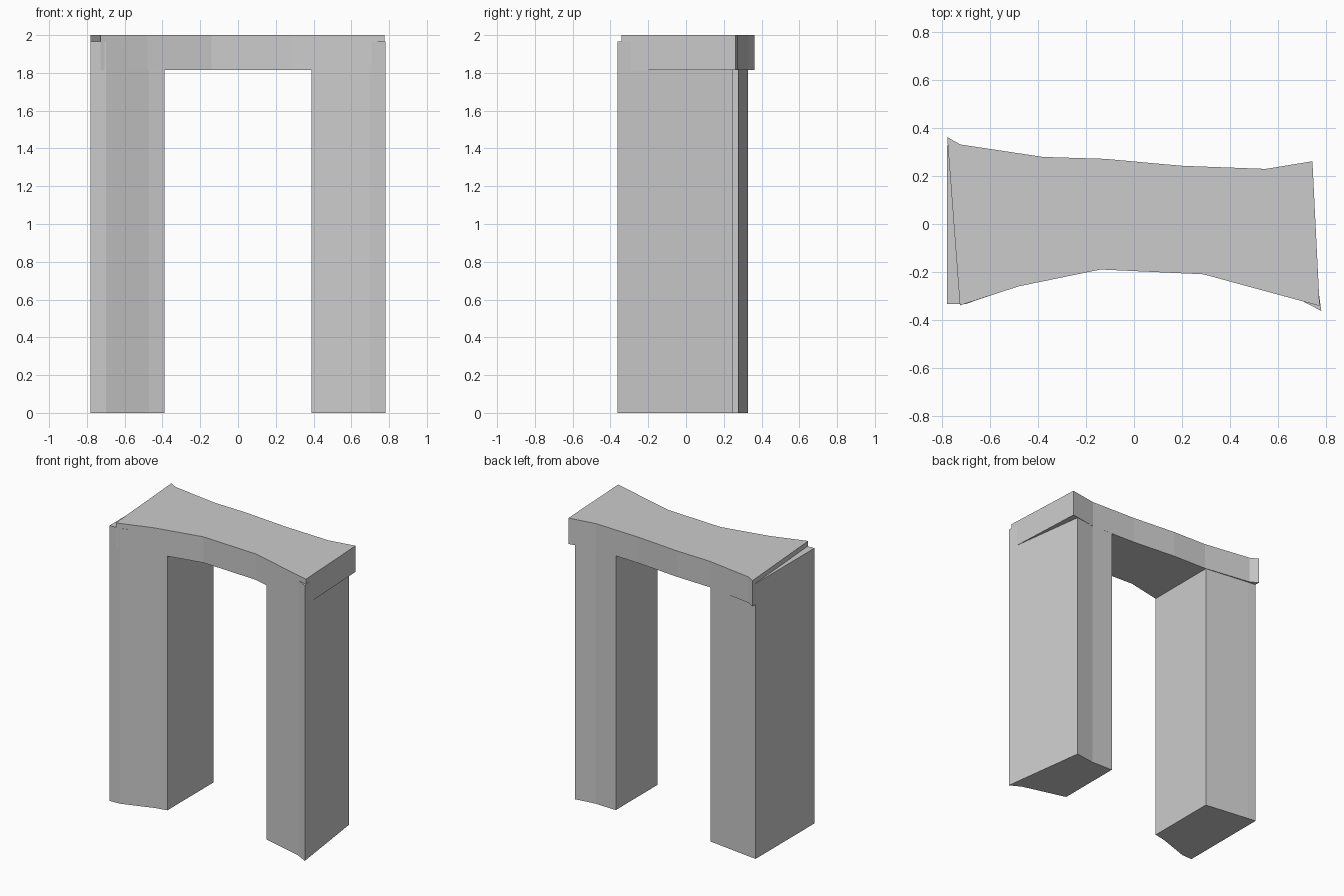
import bpy
import bmesh

cube = bpy.data.objects.get("Cube")
if cube:
    bpy.data.objects.remove(cube, do_unlink=True)

STONE = (0.6, 0.6, 0.6, 1.0)
stone = bpy.data.materials.new("stone grey")
stone.use_nodes = True
stone.diffuse_color = STONE
stone.node_tree.nodes["Principled BSDF"].inputs["Base Color"].default_value = STONE


def slab(name, outline, bottom, top):
    """Extrude a plan outline upward into a flat-sided block."""
    bm = bmesh.new()
    base = bm.faces.new([bm.verts.new((x, y, bottom)) for x, y in outline])
    result = bmesh.ops.extrude_face_region(bm, geom=[base], use_keep_orig=True)
    raised = [v for v in result["geom"] if isinstance(v, bmesh.types.BMVert)]
    bmesh.ops.translate(bm, verts=raised, vec=(0, 0, top - bottom))
    bmesh.ops.recalc_face_normals(bm, faces=bm.faces)
    mesh = bpy.data.meshes.new(name)
    bm.to_mesh(mesh)
    bm.free()
    mesh.materials.append(stone)
    obj = bpy.data.objects.new(name, mesh)
    bpy.context.collection.objects.link(obj)
    return obj


LEG_TOP = 1.965
LINTEL_BOTTOM = 1.815

# Upright pillars, each with a weathered, uneven plan
slab("right_pillar",
     [(-0.78, -0.335), (-0.70, -0.333), (-0.47, -0.255), (-0.39, -0.24),
      (-0.39, 0.278), (-0.72, 0.322), (-0.78, 0.328)], 0, LEG_TOP)
slab("left_pillar",
     [(0.39, -0.237), (0.70, -0.32), (0.782, -0.363),
      (0.70, 0.25), (0.555, 0.23), (0.39, 0.235)], 0, LEG_TOP)

# Curved capstone bridging the pillars, skewed at both ends
slab("lintel",
     [(-0.727, -0.34), (-0.48, -0.26), (-0.14, -0.19), (0.29, -0.21),
      (0.775, -0.342), (0.745, 0.262), (0.55, 0.23), (0.20, 0.243),
      (-0.12, 0.272), (-0.38, 0.28), (-0.725, 0.332), (-0.78, 0.363)],
     LINTEL_BOTTOM, 2.0)
